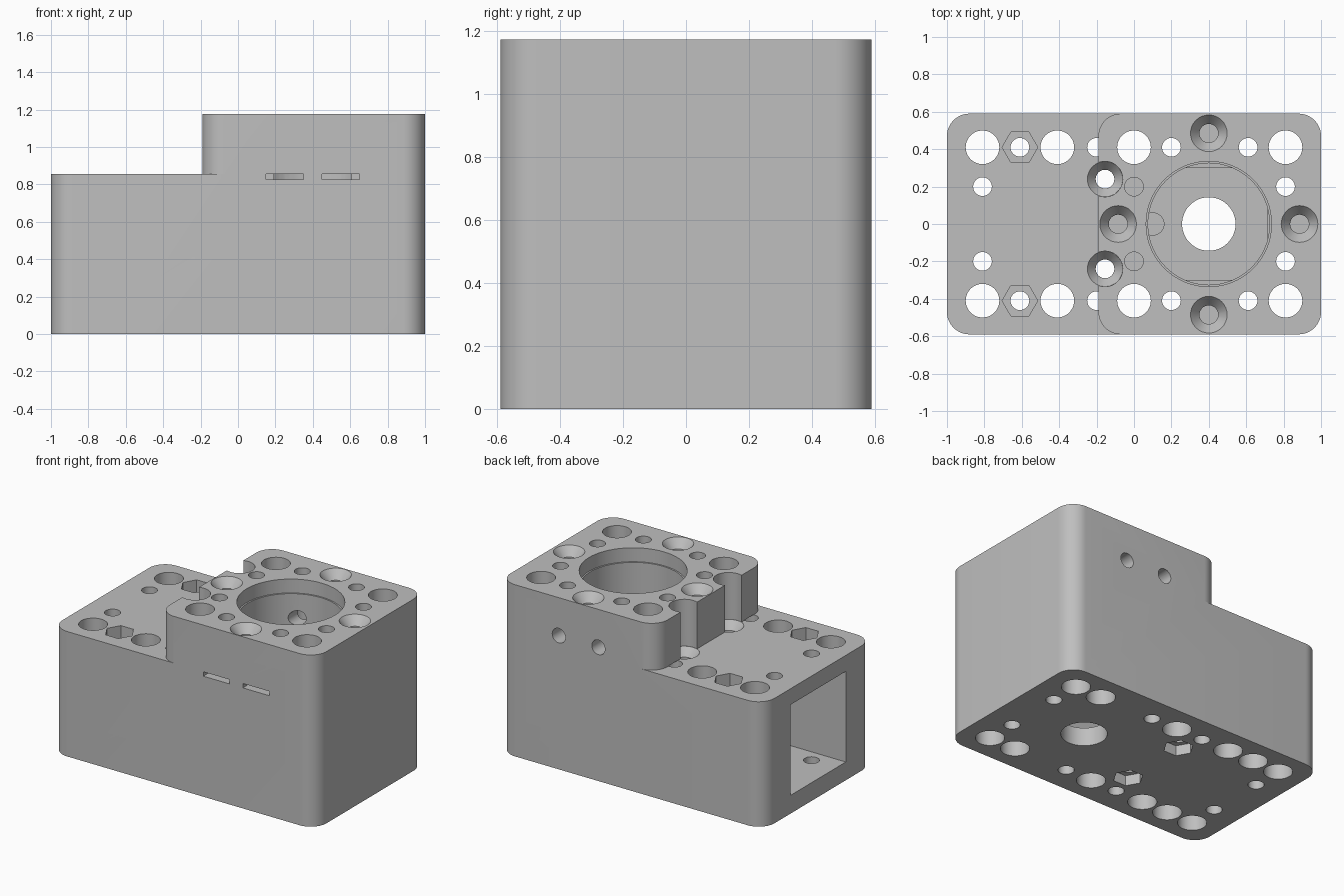
import bpy, bmesh, math

if "Cube" in bpy.data.objects:
    bpy.data.objects.remove(bpy.data.objects["Cube"], do_unlink=True)

HALF_Y, STEP_X, STEP_Z, TOP = 0.59, -0.19, 0.855, 1.175
RADIUS = 0.12
BIG, SMALL, OVER = 0.09, 0.05, 1.4

grey = bpy.data.materials.new("plain grey")
grey.use_nodes = True
grey.diffuse_color = (0.52, 0.52, 0.52, 1)
grey.node_tree.nodes["Principled BSDF"].inputs["Base Color"].default_value = (0.52, 0.52, 0.52, 1)


def arc(cx, cy, r, a0, a1, n=12):
    return [(cx + r * math.cos(math.radians(a0 + (a1 - a0) * i / n)),
             cy + r * math.sin(math.radians(a0 + (a1 - a0) * i / n))) for i in range(n + 1)]


def prism(name, profile, z0, z1):
    bm = bmesh.new()
    face = bm.faces.new([bm.verts.new((x, y, z0)) for x, y in profile])
    ext = bmesh.ops.extrude_face_region(bm, geom=[face])
    top = [v for v in ext["geom"] if isinstance(v, bmesh.types.BMVert)]
    bmesh.ops.translate(bm, verts=top, vec=(0, 0, z1 - z0))
    bmesh.ops.recalc_face_normals(bm, faces=bm.faces)
    mesh = bpy.data.meshes.new(name)
    bm.to_mesh(mesh)
    bm.free()
    mesh.materials.append(grey)
    obj = bpy.data.objects.new(name, mesh)
    bpy.context.collection.objects.link(obj)
    return obj


# Solid block with rounded upright edges
cx, cy = 1 - RADIUS, HALF_Y - RADIUS
outline = (arc(cx, cy, RADIUS, 0, 90) + arc(-cx, cy, RADIUS, 90, 180)
           + arc(-cx, -cy, RADIUS, 180, 270) + arc(cx, -cy, RADIUS, 270, 360))
body = prism("mounting_block", outline, 0, TOP)
bpy.context.view_layer.objects.active = body


def cut(cutter):
    cutter.hide_render = True
    mod = body.modifiers.new("cut", "BOOLEAN")
    mod.operation, mod.solver, mod.object = "DIFFERENCE", "EXACT", cutter
    bpy.ops.object.modifier_apply(modifier=mod.name)
    bpy.data.objects.remove(cutter, do_unlink=True)


def hole(x, y, r, z0=-0.1, z1=OVER, sides=32, r_top=None):
    tool = prism("hole_cutter", arc(x, y, r, 0, 360, sides)[:-1], z0, z1)
    if r_top:
        for v in tool.data.vertices:
            if v.co.z > (z0 + z1) / 2:
                v.co.x = x + (v.co.x - x) * r_top / r
                v.co.y = y + (v.co.y - y) * r_top / r
    cut(tool)


def box(x0, x1, y0, y1, z0, z1):
    cut(prism("box_cutter", [(x0, y0), (x1, y0), (x1, y1), (x0, y1)], z0, z1))


# Small holes that stop below the raised part
for side in (-1, 1):
    hole(-0.2, side * 0.41, SMALL, z1=STEP_Z + 0.001)

# Lowered step with the raised part's rounded corners left standing
sx = STEP_X + RADIUS
step = ([(-1.2, -0.7), (sx, -0.7)] + arc(sx, -cy, RADIUS, 270, 180)
        + arc(sx, cy, RADIUS, 180, 90) + [(sx, 0.7), (-1.2, 0.7)])
cut(prism("step_cutter", step, STEP_Z, OVER))

# Inner chamber open at one end
box(-1.2, 0.715, -0.3, 0.3, 0.125, 0.745)

# Round bore with a shallow ledge, floor hole and shallow floor dimple
hole(0.4, 0, 0.325, 0.5, sides=64)
hole(0.4, 0, 0.335, 1.08, sides=64)
hole(0.4, 0, 0.143, -0.1, 0.3, sides=48)
hole(0.1, 0, 0.06, 0.09, 0.3)

# Thin slots in the front wall
for x in (0.15, 0.45):
    box(x, x + 0.2, -0.7, -0.25, 0.825, 0.855)

# Cross holes in the back wall
for x in (0.25, 0.55):
    tool = prism("cross_hole_cutter", arc(0, 0, SMALL, 0, 360, 32)[:-1], 0, 0.5)
    tool.rotation_euler.x = -math.pi / 2
    tool.location = (x, 0.2, 0.915)
    bpy.context.view_layer.update()
    cut(tool)

# Mirrored rows of upright holes
for side in (-1, 1):
    row = side * 0.41
    for x in (-0.81, -0.41, 0, 0.81):
        hole(x, row, BIG)
    for x in (-0.61, 0.2, 0.61):
        hole(x, row, SMALL)
    for x in (-0.61, 0.61):
        hole(x, row, BIG, -0.1, 0.35)
    hole(-0.61, row, 0.095, STEP_Z - 0.09, 1, sides=6)
    for x in (-0.81, 0.81):
        hole(x, side * 0.2, SMALL)
    hole(0, side * 0.2, SMALL, 0.5)
    # Screw wells beside the step: notch, cone, shaft and nut pocket
    x, y = -0.155, side * 0.24
    hole(x, y, SMALL)
    hole(x, y, 0.095, STEP_Z - 0.001)
    hole(x, y, SMALL, 0.8, STEP_Z, r_top=0.095)
    hole(x, y, 0.095, -0.1, 0.07, sides=6)

# Countersunk screw holes around the bore
for x, y in ((0.4, 0.485), (0.4, -0.485), (-0.085, 0), (0.885, 0)):
    hole(x, y, SMALL, 0.83)
    hole(x, y, SMALL, TOP - 0.06, TOP + 0.01, r_top=0.106)

body.select_set(True)
bpy.ops.object.shade_smooth_by_angle(angle=math.radians(30))
